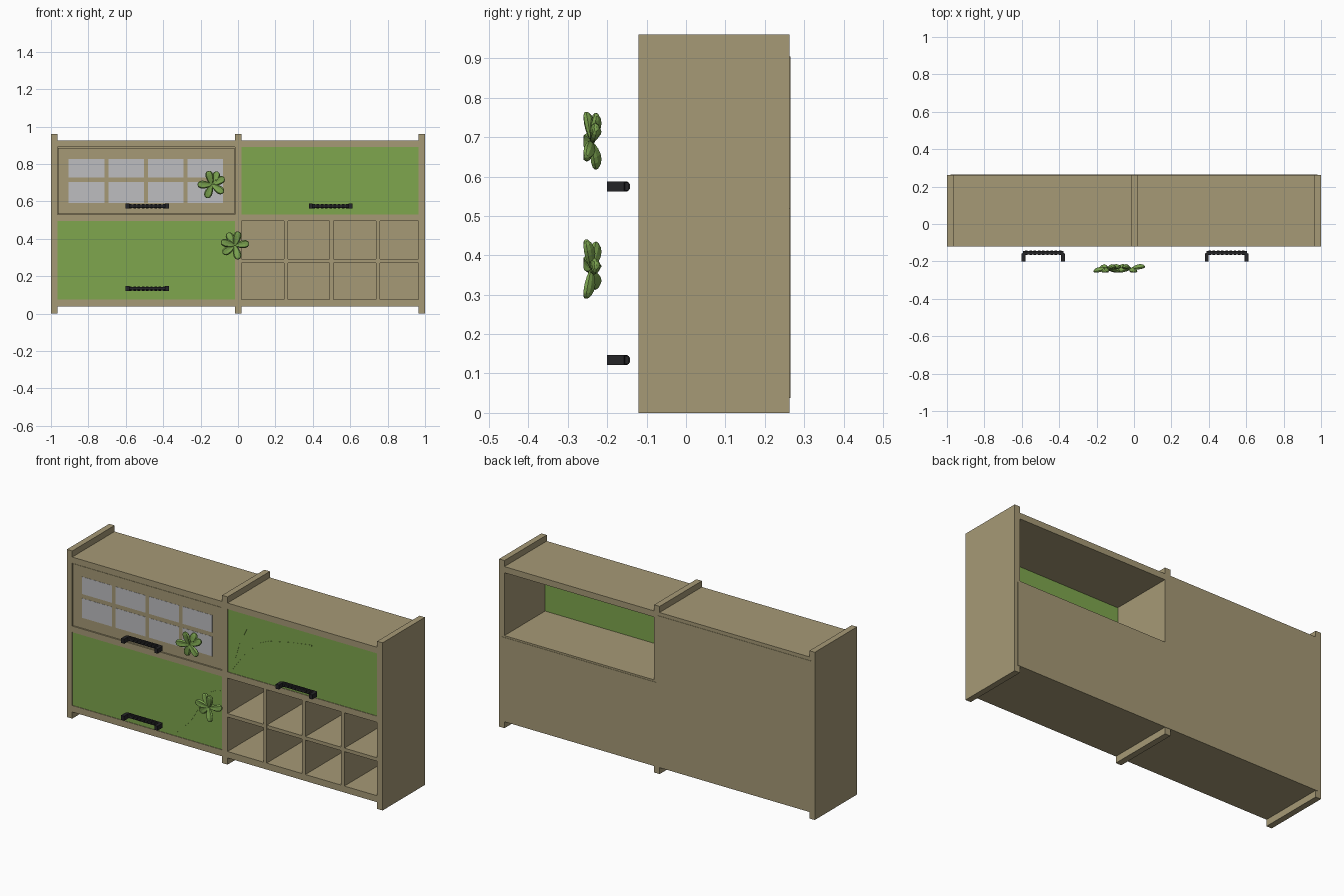
import bpy, bmesh
from math import radians, sin, pi
from mathutils import Matrix, Vector

cube = bpy.data.objects.get("Cube")
if cube:
    bpy.data.objects.remove(cube)


def material(name, rgb):
    m = bpy.data.materials.new(name)
    m.use_nodes = True
    m.diffuse_color = (*rgb, 1)
    m.node_tree.nodes["Principled BSDF"].inputs["Base Color"].default_value = (*rgb, 1)
    return m


WOOD = material("tan wood", (0.38, 0.32, 0.18))
GREEN = material("green paint", (0.21, 0.38, 0.075))
LEAF = material("leaf green", (0.20, 0.37, 0.08))
GLASS = material("pale grey glass", (0.51, 0.51, 0.53))
BLACK = material("black metal", (0.018, 0.018, 0.020))

FRONT, BACK = -0.12, 0.263
DOOR = FRONT + 0.003


def finish(name, bm, mat):
    bmesh.ops.recalc_face_normals(bm, faces=bm.faces)
    mesh = bpy.data.meshes.new(name)
    bm.to_mesh(mesh)
    bm.free()
    mesh.materials.append(mat)
    ob = bpy.data.objects.new(name, mesh)
    bpy.context.collection.objects.link(ob)
    return ob


def add_box(bm, x, y, z):
    """Box spanning three (low, high) ranges."""
    spans = (x, y, z)
    centre = Vector([(a + b) / 2 for a, b in spans])
    size = [b - a for a, b in spans]
    return bmesh.ops.create_cube(
        bm, size=1, matrix=Matrix.Translation(centre) @ Matrix.Diagonal((*size, 1)))["verts"]


def box(name, mat, x, y, z):
    bm = bmesh.new()
    add_box(bm, x, y, z)
    return finish(name, bm, mat)


# Carcass: three uprights, with three boards across each bay
DEPTH = (FRONT, BACK)
for name, x in (("right_upright", (-1, -0.966)), ("centre_upright", (-0.017, 0.018)),
                ("left_upright", (0.966, 1))):
    box(name, WOOD, x, DEPTH, (0, 0.96))
BAYS = {"right": (-0.966, -0.017), "left": (0.018, 0.966)}
for side, x in BAYS.items():
    for part, z in (("bottom", (0.038, 0.075)), ("shelf", (0.495, 0.53)), ("top", (0.89, 0.925))):
        box(f"{side}_{part}_board", WOOD, x, DEPTH, z)

# Back panels; the upper left bay stays open behind
box("right_back_panel", WOOD, (-0.98, 0), (BACK - 0.006, BACK + 0.002), (0.038, 0.905))
box("left_back_panel", WOOD, (0, 0.98), (BACK - 0.006, BACK + 0.002), (0.038, 0.52))

# Pigeonholes in the lower left bay
bm = bmesh.new()
for x in (0.245, 0.49, 0.737):
    add_box(bm, (x, x + 0.021), DEPTH, (0.075, 0.495))
add_box(bm, BAYS["left"], (FRONT + 0.0005, BACK - 0.006), (0.272, 0.292))
finish("pigeonhole_dividers", bm, WOOD)

# Painted doors
box("lower_right_door", GREEN, (-0.966, -0.017), (DOOR, DOOR + 0.012), (0.075, 0.495))
box("upper_left_door", GREEN, (0.018, 0.966), (DOOR, DOOR + 0.012), (0.53, 0.89))

# Glazed door with two rows of four panes
box("glazed_door", WOOD, (-0.962, -0.018), (DOOR, DOOR + 0.012), (0.533, 0.887))
bm = bmesh.new()
for i in range(4):
    x = -0.905 + 0.2115 * i
    for z in ((0.593, 0.705), (0.729, 0.828)):
        add_box(bm, (x, x + 0.19), (DOOR - 0.001, DOOR), z)
finish("door_panes", bm, GLASS)


# Thin vine relief on the painted doors
def vine(name, points, width=0.012):
    y = DOOR - 0.0015
    bm = bmesh.new()
    pts = [Vector((x, y, z)) for x, z in points]
    rails = []
    for i, p in enumerate(pts):
        along = (pts[min(i + 1, len(pts) - 1)] - pts[max(i - 1, 0)]).normalized()
        across = Vector((-along.z, 0, along.x)) * width / 2
        rails.append((bm.verts.new(p - across), bm.verts.new(p + across)))
    for (a, b), (c, d) in zip(rails, rails[1:]):
        bm.faces.new((a, b, d, c))
    top = list(bm.faces)
    ext = bmesh.ops.extrude_face_region(bm, geom=top)["geom"]
    bmesh.ops.translate(bm, vec=(0, 0.0015, 0),
                        verts=[v for v in ext if isinstance(v, bmesh.types.BMVert)])
    finish(name, bm, GREEN)


vine("upper_vine", [(0.04, 0.55), (0.11, 0.65), (0.19, 0.73), (0.28, 0.77), (0.42, 0.80), (0.55, 0.82)])
vine("upper_vine_branch", [(0.06, 0.62), (0.09, 0.72), (0.14, 0.82), (0.22, 0.87)])
vine("lower_vine", [(-0.32, 0.09), (-0.22, 0.19), (-0.15, 0.31), (-0.09, 0.38), (-0.03, 0.41)])


# Ridged pulls standing clear of the doors
def handle(name, x, z):
    bm = bmesh.new()
    for s in (-1, 1):
        cx = x + s * 0.106
        verts = add_box(bm, (cx - 0.01, cx + 0.01), (-0.2, -0.15), (z - 0.013, z + 0.013))
        for v in verts:  # angled elbow toward the grip
            if v.co.y > -0.16 and (v.co.x - cx) * s > 0:
                v.co.y -= 0.008
    add_box(bm, (x - 0.108, x + 0.108), (-0.163, -0.145), (z - 0.01, z + 0.01))
    for i in range(9):
        cx = x + (i - 4) * 0.0225
        bmesh.ops.create_cone(
            bm, cap_ends=True, segments=8, radius1=0.0135, radius2=0.0135, depth=0.013,
            matrix=Matrix.Translation((cx, -0.154, z)) @ Matrix.Rotation(pi / 2, 4, 'Y')
            @ Matrix.Rotation(pi / 8, 4, 'Z'))
    finish(name, bm, BLACK)


handle("upper_right_handle", -0.485, 0.575)
handle("lower_right_handle", -0.485, 0.134)
handle("upper_left_handle", 0.495, 0.575)


# Rosettes of plump, creased leaves
def rosette(name, x, z, angles, length):
    bm = bmesh.new()
    for i, angle in enumerate(angles):
        tilt = radians(10 if i % 2 else -10)
        place = (Matrix.Translation((x, -0.241, z)) @ Matrix.Rotation(-radians(angle), 4, 'Y')
                 @ Matrix.Rotation(tilt, 4, 'Z'))
        verts = bmesh.ops.create_uvsphere(bm, u_segments=8, v_segments=8, radius=1)["verts"]
        for v in verts:
            t = (v.co.z + 1) / 2
            wide = 0.55 + 0.6 * t
            crease = 0.006 * (1 - min(1, abs(v.co.x) * 2)) * sin(pi * t)
            v.co = place @ Vector((t * length, v.co.y * 0.014 * wide + crease,
                                   v.co.x * 0.024 * wide))
    finish(name, bm, LEAF)


rosette("upper_rosette", -0.14, 0.69, (105, 28, -35, -112, 180, 65), 0.078)
rosette("lower_rosette", -0.017, 0.365, (75, 8, -75, -145, 165, 120), 0.079)
